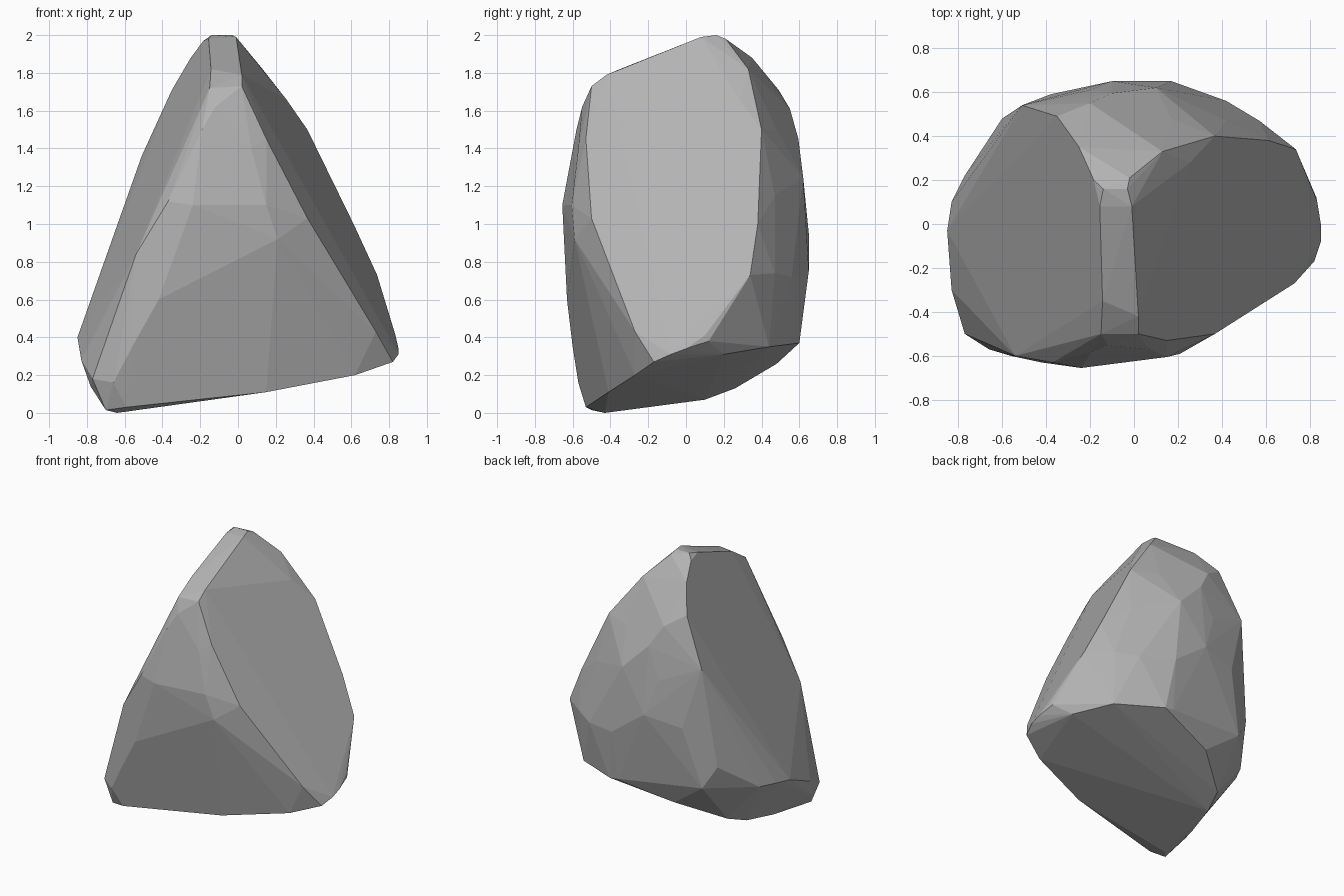
import bpy
import bmesh
from math import radians
from mathutils import Vector

if "Cube" in bpy.data.objects:
    bpy.data.objects.remove(bpy.data.objects["Cube"], do_unlink=True)


def flat_side(outline, offset, y_slope, z_slope):
    """Lift a (y, z) outline onto one sloping side plane."""
    return [(offset + y_slope * y + z_slope * z, y, z) for y, z in outline]


def make_material(name, colour):
    material = bpy.data.materials.new(name)
    material.use_nodes = True
    material.diffuse_color = colour
    material.node_tree.nodes["Principled BSDF"].inputs["Base Color"].default_value = colour
    return material


def chiselled_stone(name, corner_groups, material):
    """Wrap all corners in a convex skin and merge nearly flat triangles."""
    bm = bmesh.new()
    for group in corner_groups:
        for corner in group:
            bm.verts.new(Vector(corner))
    hull = bmesh.ops.convex_hull(bm, input=bm.verts)
    loose = {v for v in hull["geom_interior"] + hull["geom_unused"]
             if isinstance(v, bmesh.types.BMVert)}
    bmesh.ops.delete(bm, geom=list(loose), context="VERTS")
    bmesh.ops.dissolve_limit(bm, angle_limit=radians(2), verts=bm.verts, edges=bm.edges)
    bmesh.ops.recalc_face_normals(bm, faces=bm.faces)
    mesh = bpy.data.meshes.new(name)
    bm.to_mesh(mesh)
    bm.free()
    mesh.materials.append(material)
    stone = bpy.data.objects.new(name, mesh)
    bpy.context.collection.objects.link(stone)
    return stone


# Broad flat side on the model's left
left_side = flat_side(
    [(.28, 1.66), (.4, 1.5), (.38, 1), (.34, .73), (.1, .41), (-.14, .31),
     (-.21, .4), (-.5, 1.03), (-.53, 1.45), (-.5, 1.7)],
    offset=1.013, y_slope=.26, z_slope=-.5)

# Broad flat side on the model's right
right_side = flat_side(
    [(-.35, 1.82), (.08, 1.98), (.2, 1.97), (.35, 1.88), (.49, 1.71), (.54, 1.36),
     (.37, 1.1), (-.02, .5), (-.35, .78)],
    offset=-.992, y_slope=-.19, z_slope=.43)

# Narrow crest along the top, with the steeper slope beside it
crest = [(-.14, .16, 2), (-.03, .16, 2), (-.01, .08, 1.99), (-.02, .21, 1.98),
         (.13, .33, 1.82), (.02, -.42, 1.79), (-.15, -.5, 1.72), (.02, -.5, 1.73)]

# Front bulge and the edge where it meets the right side
front = [(-.12, -.55, 1.62), (-.19, -.58, 1.5), (-.37, -.63, 1.12), (-.54, -.6, .84),
         (-.7, -.49, .4), (-.24, -.655, 1.1), (.15, -.605, 1.1), (.21, -.59, .92),
         (.07, -.57, 1.4), (-.42, -.63, .6)]

# Back bulge, from the shoulder down to the undercut
back = [(.17, .48, 1.5), (-.2, .55, 1.61), (-.1, .595, 1.45), (-.2, .61, 1.22),
        (.1, .62, 1.25), (-.38, .59, .9), (-.1, .65, .95), (.17, .65, .75),
        (.42, .56, .72), (.57, .47, .74), (.42, .47, 1.15), (-.6, .48, .62),
        (-.5, .52, .45), (.15, .6, .38)]

# Rounded lower corners
corners = [(-.85, -.03, .4), (-.83, .1, .42), (-.77, .22, .42), (-.83, -.3, .28),
           (-.78, -.38, .14), (-.77, -.5, .18), (-.66, -.57, .16), (-.56, -.6, .35),
           (.85, 0, .34), (.85, -.08, .31), (.82, -.17, .27), (.83, .12, .38),
           (.73, -.27, .43)]

# Slanting underside
underside = [(-.7, -.5, .015), (-.64, -.43, 0), (-.59, -.53, .03), (-.64, -.14, .04),
             (-.58, .1, .07), (-.53, .26, .13), (-.24, .48, .26), (.22, .6, .37),
             (.55, .44, .35), (.15, -.41, .11), (.62, -.27, .2), (.72, .2, .31)]

stone_grey = make_material("stone grey", (.45, .45, .45, 1))
chiselled_stone("boulder",
                [left_side, right_side, crest, front, back, corners, underside],
                stone_grey)
